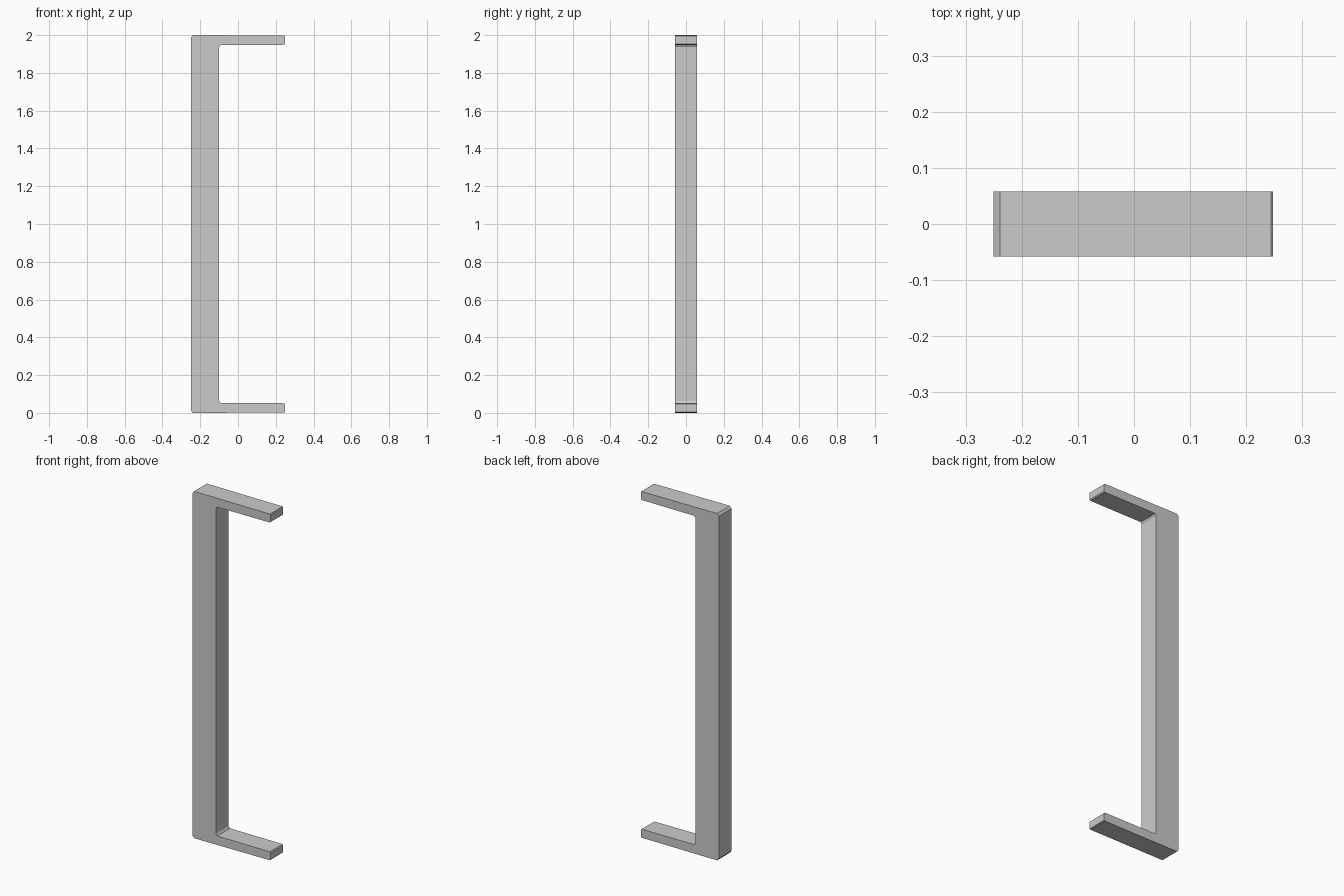
import bpy, bmesh

if "Cube" in bpy.data.objects:
    bpy.data.objects.remove(bpy.data.objects["Cube"])

DEPTH = 0.116

# Lower half of the C-shaped profile (x, z), from the web's inside to its outside
half = [(-0.10, 0.064), (-0.092, 0.052), (0.243, 0.051), (0.248, 0.046),
        (0.248, 0.005), (0.244, 0.002), (-0.239, 0.0), (-0.25, 0.013)]
profile = half + [(x, 2 - z) for x, z in reversed(half)]

# Extrude the profile front to back
bm = bmesh.new()
face = bm.faces.new([bm.verts.new((x, -DEPTH / 2, z)) for x, z in profile])
ext = bmesh.ops.extrude_face_region(bm, geom=[face])
verts = [g for g in ext["geom"] if isinstance(g, bmesh.types.BMVert)]
bmesh.ops.translate(bm, verts=verts, vec=(0, DEPTH, 0))
bmesh.ops.recalc_face_normals(bm, faces=bm.faces)

# Bracket-shaped handle
mesh = bpy.data.meshes.new("bracket_handle")
bm.to_mesh(mesh)
bm.free()
bpy.context.collection.objects.link(bpy.data.objects.new("bracket_handle", mesh))
